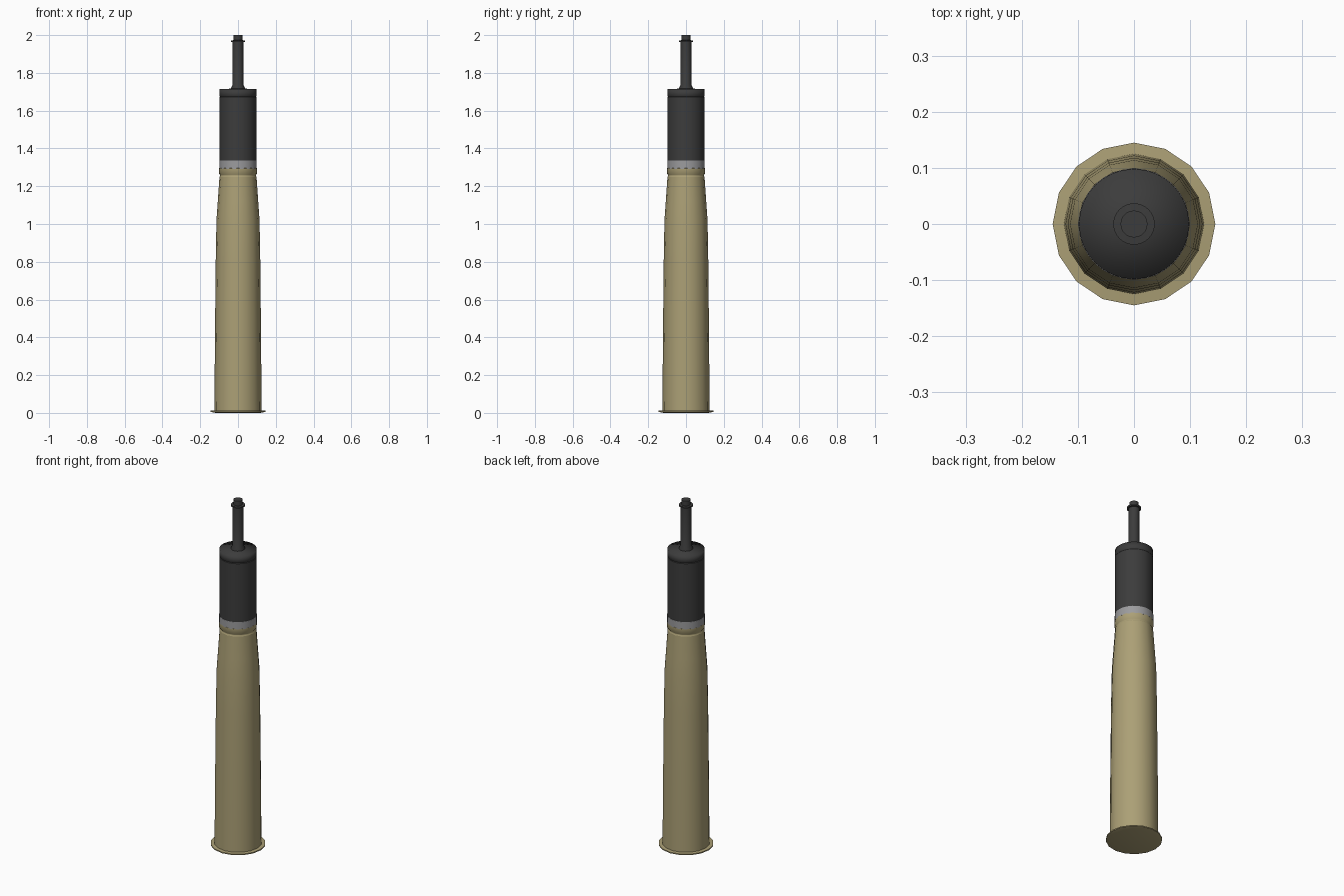
import bpy, bmesh, math

cube = bpy.data.objects.get("Cube")
if cube:
    bpy.data.objects.remove(cube, do_unlink=True)


def material(name, rgb):
    m = bpy.data.materials.new(name)
    m.use_nodes = True
    color = (*rgb, 1)
    m.diffuse_color = color
    m.node_tree.nodes["Principled BSDF"].inputs["Base Color"].default_value = color
    return m


brass = material("brass tan", (0.41, 0.35, 0.18))
steel = material("band grey", (0.33, 0.33, 0.34))
dark = material("dark grey", (0.045, 0.045, 0.045))


def lathe(name, profile, mat, sides=16, sharp=40):
    """Spin a (radius, height) profile about z; zero radii become poles."""
    bm = bmesh.new()
    rings = []
    for r, z in profile:
        if r == 0:
            rings.append([bm.verts.new((0, 0, z))] * sides)
            continue
        angles = [math.tau * i / sides for i in range(sides)]
        rings.append([bm.verts.new((r * math.cos(a), r * math.sin(a), z)) for a in angles])
    for low, high in zip(rings, rings[1:]):
        for i in range(sides):
            j = (i + 1) % sides
            corners = dict.fromkeys((low[i], low[j], high[j], high[i]))
            bm.faces.new(list(corners))
    bmesh.ops.recalc_face_normals(bm, faces=bm.faces)
    mesh = bpy.data.meshes.new(name)
    bm.to_mesh(mesh)
    bm.free()
    mesh.materials.append(mat)
    obj = bpy.data.objects.new(name, mesh)
    bpy.context.collection.objects.link(obj)
    bpy.ops.object.select_all(action="DESELECT")
    obj.select_set(True)
    bpy.context.view_layer.objects.active = obj
    bpy.ops.object.shade_smooth_by_angle(angle=math.radians(sharp))
    return obj


# Cartridge case: rimmed base, tapered body, shoulder, neck groove and collar
lathe("case_rim", [(0, 0), (0.12, 0), (0.145, 0.006), (0.145, 0.012), (0.122, 0.014)], brass)
lathe("case_body", [(0.125, 0.012), (0.122, 0.4), (0.118, 0.8), (0.114, 1.02),
                    (0.107, 1.12), (0.098, 1.25)], brass)
lathe("case_collar", [(0.098, 1.25), (0.095, 1.256), (0.095, 1.26), (0.1, 1.266),
                      (0.1, 1.295), (0.096, 1.297)], brass)

# Projectile: driving band, cylindrical body and nose cap
lathe("driving_band", [(0.09, 1.29), (0.099, 1.292), (0.099, 1.335), (0.09, 1.337)], steel, 32)
lathe("projectile_body", [(0.098, 1.333), (0.098, 1.672), (0.095, 1.674)], dark, 32)
lathe("nose_cap", [(0.095, 1.674), (0.098, 1.677), (0.098, 1.715), (0, 1.717)], dark, 32, 100)

# Probe: flared foot, rod, thin ring and tip
lathe("probe_rod", [(0.037, 1.715), (0.037, 1.72), (0.028, 1.738), (0.028, 1.965)], dark, 24)
lathe("probe_ring", [(0.026, 1.963), (0.037, 1.964), (0.037, 1.972), (0.024, 1.973)], dark, 24)
lathe("probe_tip", [(0.024, 1.97), (0.024, 2.0), (0, 2.0)], dark, 24)
